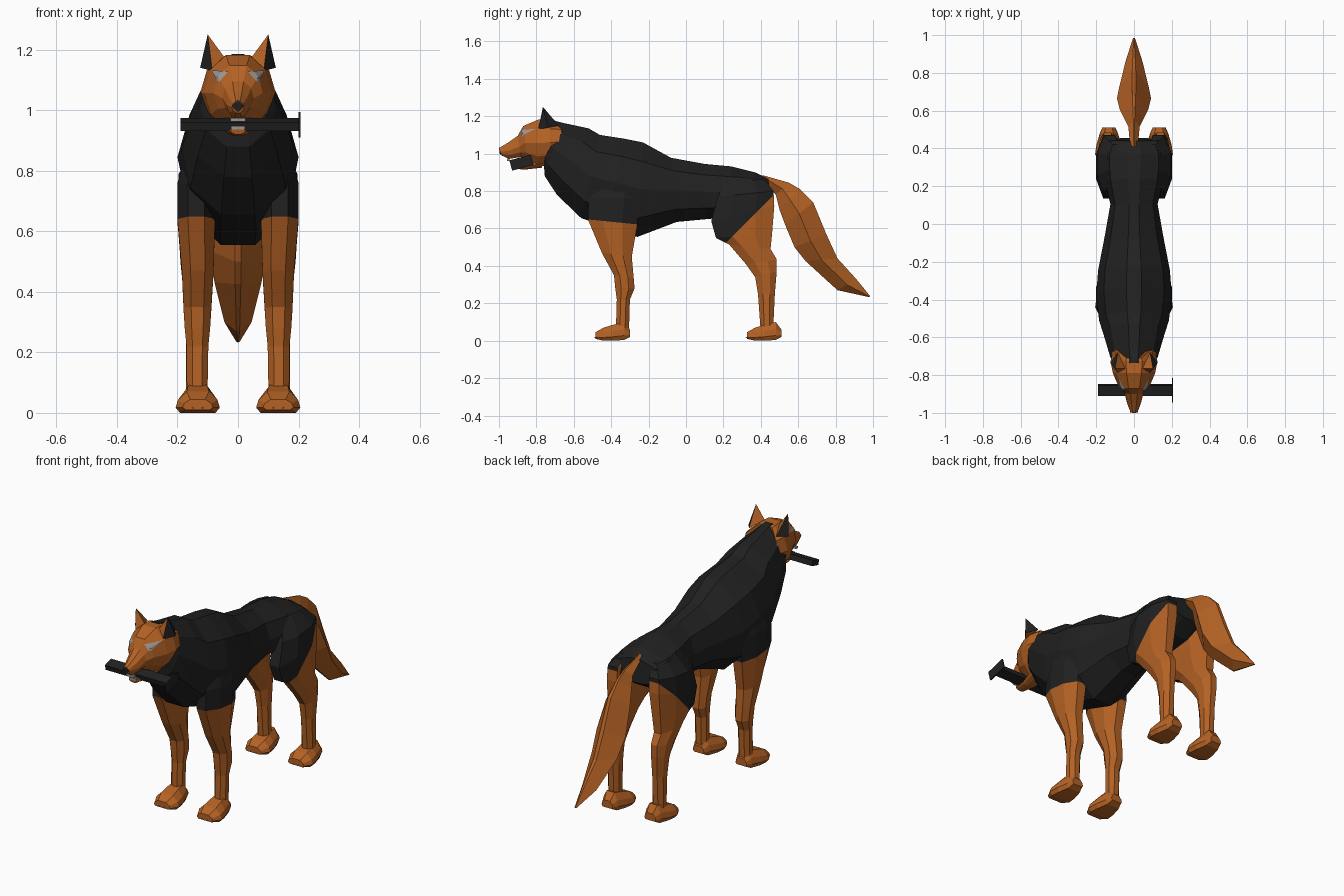
import bpy, bmesh, math
from mathutils import Vector, Matrix
from mathutils.bvhtree import BVHTree

if "Cube" in bpy.data.objects:
    bpy.data.objects.remove(bpy.data.objects["Cube"])


def material(name, rgb):
    m = bpy.data.materials.new(name)
    m.diffuse_color = (*rgb, 1)
    m.use_nodes = True
    m.node_tree.nodes["Principled BSDF"].inputs["Base Color"].default_value = m.diffuse_color
    return m


TAN = material("tan_fur", (0.46, 0.122, 0.018))
BLACK = material("black_fur", (0.015, 0.015, 0.015))
GREY = material("pale_grey", (0.33, 0.31, 0.29))

# half outlines: (fraction from first to second edge point, width factor)
BODY = [(0, .2), (.2, .8), (.5, 1), (.8, .85), (1, .3)]
HEAD = [(0, .35), (.2, .83), (.5, 1), (.78, .8), (1, .35)]
LIMB = [(0, .45), (.3, 1), (.7, 1), (1, .45)]
TAIL = [(0, .12), (.5, 1), (1, .12)]
PAW = [(0, .5), (.4, .9), (.75, 1), (1, .8)]


def finish(name, bm, mats):
    bmesh.ops.recalc_face_normals(bm, faces=bm.faces)
    me = bpy.data.meshes.new(name)
    bm.to_mesh(me)
    bm.free()
    for m in mats:
        me.materials.append(m)
    ob = bpy.data.objects.new(name, me)
    bpy.context.collection.objects.link(ob)
    return ob


def loft(stations, outline):
    """Skin rings; station = y1, z1, y2, z2, half width, centre x."""
    bm = bmesh.new()
    rings = []
    for y1, z1, y2, z2, w, xc in stations:
        a, b = Vector((xc, y1, z1)), Vector((xc, y2, z2))
        pts = [a.lerp(b, t) + Vector((w * f, 0, 0)) for t, f in outline]
        pts += [a.lerp(b, t) - Vector((w * f, 0, 0)) for t, f in reversed(outline)]
        rings.append([bm.verts.new(p) for p in pts])
    for r, s in zip(rings, rings[1:]):
        n = len(r)
        for i in range(n):
            j = (i + 1) % n
            bm.faces.new((r[i], r[j], s[j], s[i]))
    bm.faces.new(rings[0])
    bm.faces.new(rings[-1])
    bmesh.ops.recalc_face_normals(bm, faces=bm.faces)
    return bm


def centred(rows):
    return [(*r, 0) for r in rows]


def sided(rows, s):
    return [(*r[:5], s * r[5]) for r in rows]


def two_tone(bm, co, no, inner_side=0):
    """Cut along a plane; faces above it become the second colour."""
    co, no = Vector(co), Vector(no)
    bmesh.ops.bisect_plane(bm, geom=bm.verts[:] + bm.edges[:] + bm.faces[:],
                           plane_co=co, plane_no=no)
    bm.normal_update()
    for f in bm.faces:
        above = (f.calc_center_median() - co).dot(no) > 0
        inner = f.normal.x * inner_side < -.5
        f.material_index = int(above and not inner)


# torso and neck
finish("torso", loft(centred([
    (-.735, 1.185, -.76, .94, .10), (-.66, 1.165, -.755, .88, .125),
    (-.52, 1.135, -.69, .78, .155), (-.46, 1.10, -.56, .655, .185),
    (-.33, 1.08, -.42, .61, .20), (-.23, 1.06, -.26, .555, .19),
    (-.08, .978, -.05, .635, .155), (.1, .945, .11, .65, .125),
    (.24, .932, .22, .66, .155), (.37, .90, .36, .68, .175),
    (.44, .865, .455, .74, .15)]), BODY), [BLACK])

# head with muzzle
head = loft(centred([
    (-.71, 1.175, -.71, .95, .112), (-.725, 1.18, -.73, .94, .124),
    (-.79, 1.182, -.79, .93, .112), (-.87, 1.148, -.85, .965, .082),
    (-.90, 1.095, -.88, .983, .052), (-.95, 1.06, -.945, .972, .037),
    (-1.0, 1.03, -.985, .99, .02)]), HEAD)
for v in head.verts:      # cheeks sweep backwards
    if v.co.y > -.72 and .98 < v.co.z < 1.14:
        v.co.y += .045
head_tree = BVHTree.FromBMesh(head)
finish("head", head, [TAN])

finish("lower_jaw", loft(centred([
    (-.77, .97, -.77, .925, .06), (-.86, .945, -.86, .915, .04),
    (-.935, .94, -.93, .92, .025)]), HEAD), [TAN])
finish("nose", loft(centred([
    (-.97, 1.036, -.985, .995, .02), (-1.0, 1.032, -.995, .995, .02)]), TAIL), [BLACK])

for s, side in ((-1, "left"), (1, "right")):
    # eye laid on the surface of the face
    bm = bmesh.new()
    bm.faces.new([bm.verts.new((s * x, -2, z)) for x, z in
                  ((.032, 1.128), (.088, 1.132), (.066, 1.09))])
    bmesh.ops.subdivide_edges(bm, edges=bm.edges[:], cuts=5, use_grid_fill=True)
    for v in bm.verts:
        hit = head_tree.ray_cast(v.co, Vector((0, 1, 0)))[0]
        v.co.y = hit.y - .005 if hit else -.8
    finish(side + "_eye", bm, [GREY])

    # pointed ear: dark front and outside, tan elsewhere
    bm = bmesh.new()
    tip, inner, outer, back, low = [bm.verts.new((s * x, y, z)) for x, y, z in (
        (.10, -.765, 1.25), (.045, -.765, 1.175), (.125, -.735, 1.14),
        (.085, -.68, 1.15), (.085, -.79, 1.13))]
    for vs, k in (((tip, low, outer), 1), ((tip, inner, low), 0),
                  ((tip, outer, back), 1), ((tip, back, inner), 0),
                  ((inner, back, outer, low), 0)):
        bm.faces.new(vs).material_index = k
    finish(side + "_ear", bm, [TAN, BLACK])

    # front leg
    bm = loft(sided([
        (-.48, .90, -.24, .90, .03, .13), (-.52, .76, -.25, .76, .062, .138),
        (-.525, .65, -.26, .62, .062, .138), (-.45, .47, -.29, .45, .052, .133),
        (-.385, .35, -.28, .34, .046, .134), (-.378, .28, -.275, .28, .042, .134),
        (-.37, .22, -.30, .22, .036, .134), (-.375, .05, -.305, .05, .034, .135)],
        s), LIMB)
    two_tone(bm, (0, -.39, .635), (0, .1, 1))
    finish(side + "_front_leg", bm, [TAN, BLACK])

    # hind leg
    bm = loft(sided([
        (.23, .88, .42, .86, .03, .10), (.17, .77, .468, .80, .068, .128),
        (.135, .64, .472, .72, .068, .132), (.16, .55, .46, .57, .056, .138),
        (.23, .515, .452, .49, .05, .14), (.32, .41, .485, .435, .042, .14),
        (.37, .34, .485, .37, .04, .14), (.385, .25, .475, .25, .034, .138),
        (.40, .04, .465, .04, .034, .137)], s), LIMB)
    two_tone(bm, (0, .22, .53), (0, -1, 1), s)
    finish(side + "_hind_leg", bm, [TAN, BLACK])

    # paws and claws
    for part, dy in (("front", 0), ("hind", .81)):
        finish(f"{side}_{part}_paw", loft([
            (y + dy, zt, y + dy, zb, w, s * .133) for y, zt, zb, w in (
                (-.30, .06, .02, .035), (-.33, .10, .004, .048),
                (-.39, .085, 0, .066), (-.44, .07, 0, .073),
                (-.485, .045, .01, .05))], PAW), [TAN])
        bm = bmesh.new()
        for i in (-1.5, -.5, .5, 1.5):
            m = (Matrix.Translation((s * .133 + i * .032, dy - .482 + abs(i) * .012, .018))
                 @ Matrix.Rotation(math.radians(100), 4, 'X'))
            bmesh.ops.create_cone(bm, cap_ends=True, segments=4, radius1=.012,
                                  radius2=.001, depth=.03, matrix=m)
        finish(f"{side}_{part}_claws", bm, [GREY])

# bushy tail
finish("tail", loft(centred([
    (.41, .885, .41, .865, .02), (.55, .845, .48, .78, .03),
    (.61, .81, .50, .70, .05), (.68, .74, .53, .62, .075),
    (.75, .57, .58, .50, .09), (.81, .44, .64, .425, .078),
    (.91, .33, .81, .27, .045), (.985, .238, .98, .233, .006)]), TAIL), [TAN])


# carried handle with end plate, and teeth gripping it
def box(bm, loc, size, tilt=0):
    m = (Matrix.Translation(loc) @ Matrix.Rotation(math.radians(tilt), 4, 'X')
         @ Matrix.Diagonal((*size, 1)))
    bmesh.ops.create_cube(bm, size=1, matrix=m)


bm = bmesh.new()
box(bm, (.005, -.88, .953), (.39, .058, .03), 15)
box(bm, (.203, -.88, .952), (.006, .118, .057), 15)
finish("carried_handle", bm, [BLACK])

bm = bmesh.new()
box(bm, (0, -.932, .942), (.045, .012, .012))
box(bm, (0, -.95, .968), (.05, .015, .012))
finish("teeth", bm, [GREY])
